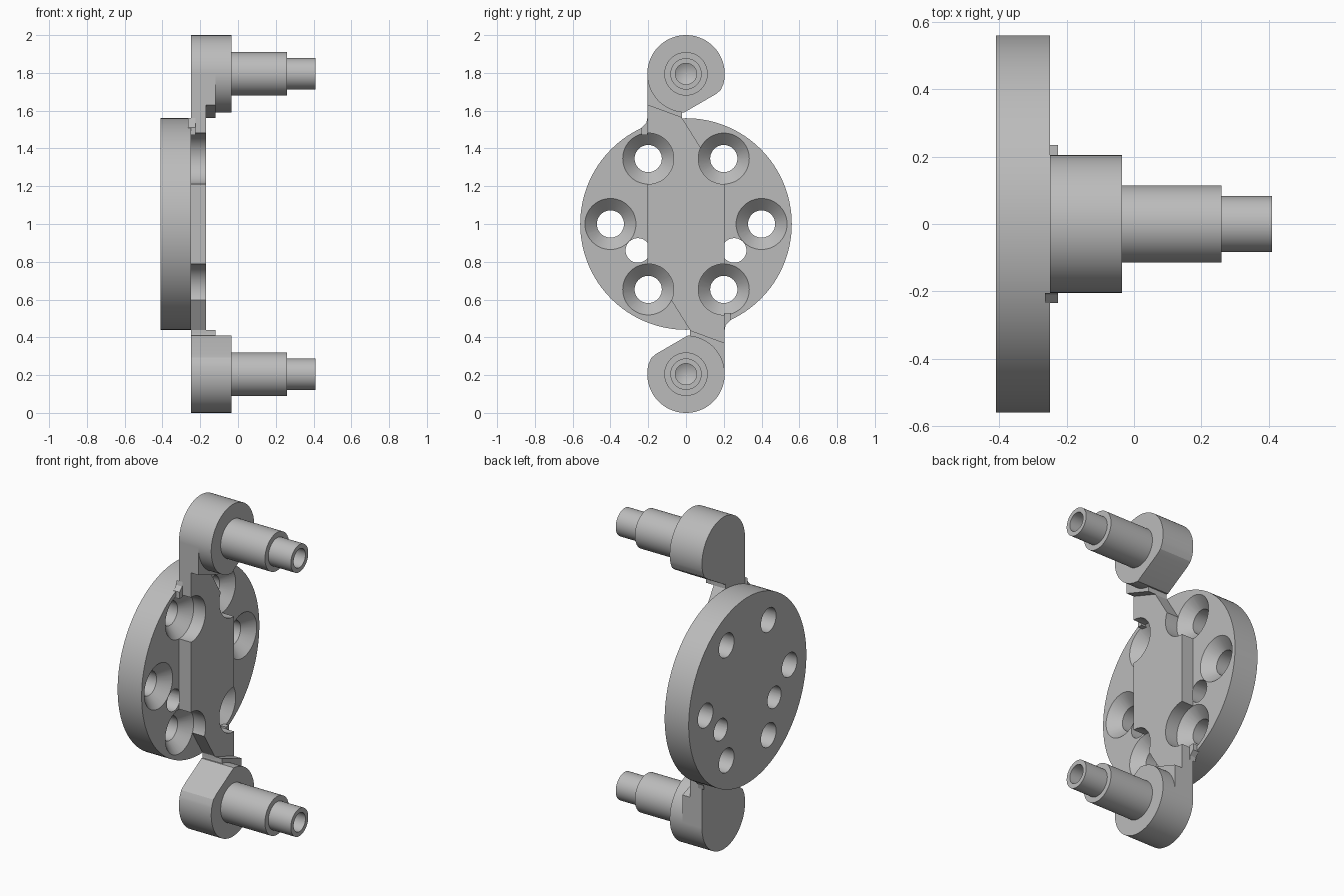
import bpy, bmesh
from math import sin, cos, pi, radians

if "Cube" in bpy.data.objects:
    bpy.data.objects.remove(bpy.data.objects["Cube"])

grey = bpy.data.materials.new("machined grey")
grey.use_nodes = True
grey.diffuse_color = (0.5, 0.5, 0.5, 1)
grey.node_tree.nodes["Principled BSDF"].inputs["Base Color"].default_value = (0.5, 0.5, 0.5, 1)

MID = 1.0          # height of the disc axis
FACE = -0.25       # front plane of the disc


def finish(name, bm):
    bmesh.ops.remove_doubles(bm, verts=bm.verts, dist=1e-5)
    bmesh.ops.recalc_face_normals(bm, faces=bm.faces)
    mesh = bpy.data.meshes.new(name)
    bm.to_mesh(mesh)
    bm.free()
    mesh.materials.append(grey)
    obj = bpy.data.objects.new(name, mesh)
    bpy.context.collection.objects.link(obj)
    return obj


def activate(obj):
    bpy.ops.object.select_all(action='DESELECT')
    obj.select_set(True)
    bpy.context.view_layer.objects.active = obj


def smooth(obj):
    activate(obj)
    bpy.ops.object.shade_smooth_by_angle(angle=radians(25))


def prism(name, outline, x0, x1, s=1):
    """Extrude a (y, z) outline along x; s = -1 turns it half a circle about the axis."""
    bm = bmesh.new()
    face = bm.faces.new([bm.verts.new((x0, s * y, MID + s * z)) for y, z in outline])
    ext = bmesh.ops.extrude_face_region(bm, geom=[face])
    verts = [v for v in ext["geom"] if isinstance(v, bmesh.types.BMVert)]
    bmesh.ops.translate(bm, verts=verts, vec=(x1 - x0, 0, 0))
    return finish(name, bm)


def lathe(name, profile, y, z, steps=64):
    """Spin an (x, radius) profile around an axis parallel to x."""
    bm = bmesh.new()
    verts = [bm.verts.new((x, y + r, MID + z)) for x, r in profile]
    edges = [bm.edges.new(pair) for pair in zip(verts, verts[1:])]
    bmesh.ops.spin(bm, geom=verts + edges, cent=(0, y, MID + z), axis=(1, 0, 0),
                   angle=2 * pi, steps=steps, use_merge=True)
    return finish(name, bm)


def cut(obj, cutters):
    activate(obj)
    for c in cutters:
        mod = obj.modifiers.new("hole", 'BOOLEAN')
        mod.operation = 'DIFFERENCE'
        mod.solver = 'EXACT'
        mod.object = c
        bpy.ops.object.modifier_apply(modifier=mod.name)


# Mounting disc and the flat bar across it
disc = lathe("mounting_disc", [(-0.41, 0), (-0.41, 0.56), (FACE, 0.56), (FACE, 0)], 0, 0, 128)
half = [(0.205, 0.345), (0.08, 0.40), (-0.02, 0.56), (-0.02, 0.58), (-0.205, 0.64)]
bar = prism("cross_bar", half + [(-y, -z) for y, z in half], FACE, -0.17)

# Countersunk screw holes and two plain holes
sink = [(-0.45, 0), (-0.45, 0.072), (-0.313, 0.072), (FACE, 0.135), (-0.1, 0.135), (-0.1, 0)]
plain = [(-0.45, 0), (-0.45, 0.065), (-0.2, 0.065), (-0.2, 0)]
screws = [lathe("screw_cutter", sink, 0.4 * cos(k * pi / 3), 0.4 * sin(k * pi / 3), 48)
          for k in range(6)]
dowels = [lathe("dowel_cutter", plain, y, -0.14, 48) for y in (-0.255, 0.255)]
cut(disc, screws + dowels)
cut(bar, screws)
for c in screws + dowels:
    bpy.data.objects.remove(c)
smooth(disc)
smooth(bar)

# Arm ends: round boss with one flat side, lower neck, root fillet and stepped hollow pin
AXIS, R = 0.795, 0.205
boss = [(R * cos(radians(a)), AXIS + R * sin(radians(a))) for a in range(-16, 268, 4)]
boss += [(-0.01, 0.59), (0.157, 0.687), (0.183, 0.708)]
neck = [(-R, AXIS), (-R, 0.63), (-0.02, 0.562), (-0.02, 0.60), (0, 0.66), (0, AXIS)]
root = [(-R, 0.56), (-0.21, 0.535), (-0.235, 0.51), (-0.235, 0.47), (-R, 0.47)]
pin = [(-0.04, 0), (-0.04, 0.115), (0.26, 0.115), (0.26, 0.083), (0.41, 0.083),
       (0.41, 0.056), (0.25, 0.056), (0.218, 0)]
for side, s in (("upper", 1), ("lower", -1)):
    smooth(prism(side + "_boss", boss, FACE, -0.035, s))
    smooth(prism(side + "_neck", neck, FACE, -0.12, s))
    smooth(prism(side + "_root_fillet", root, -0.265, -0.225, s))
    smooth(lathe(side + "_pin", pin, 0, s * AXIS))
